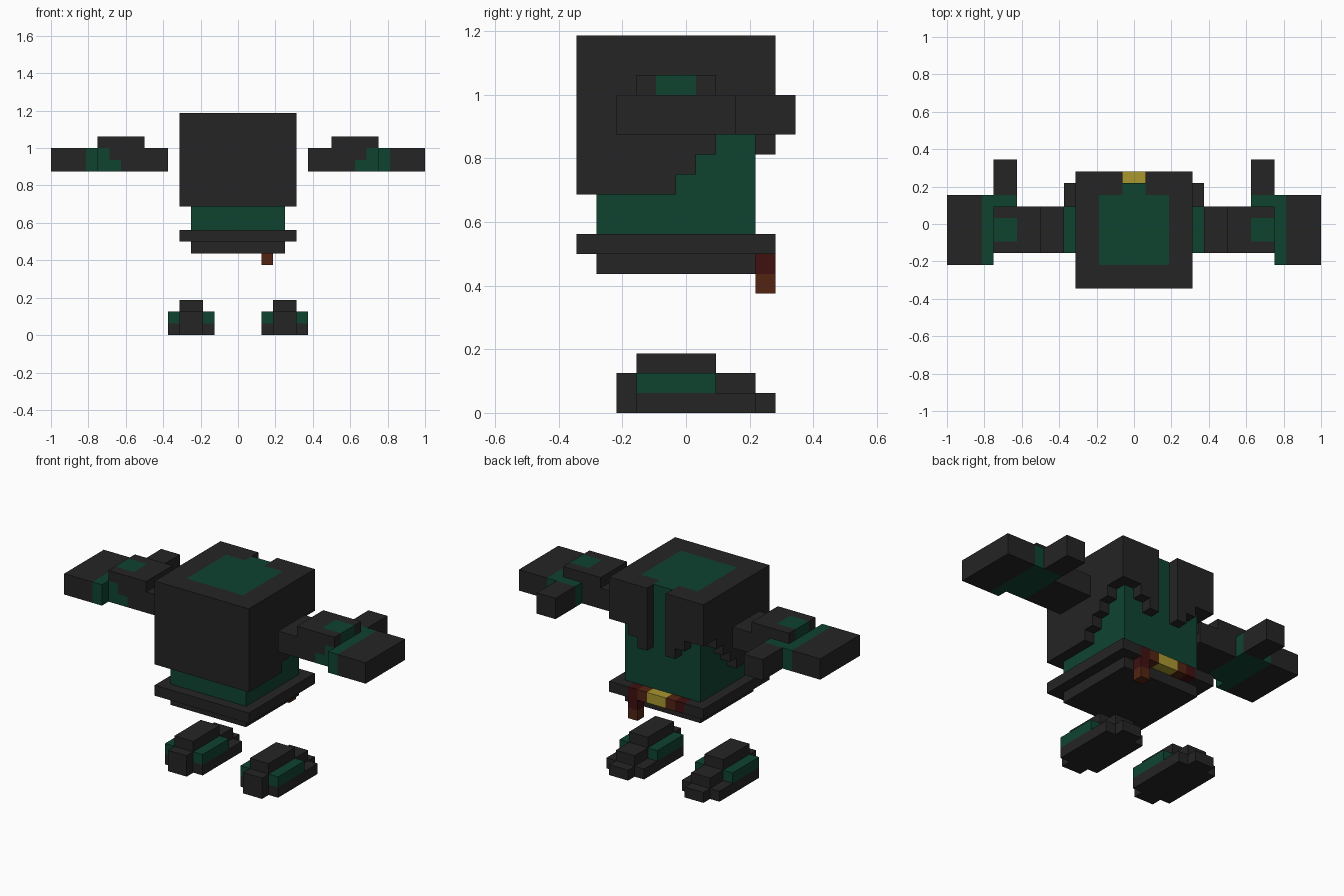
import bpy, bmesh, math
from mathutils import Vector

if "Cube" in bpy.data.objects:
    bpy.data.objects.remove(bpy.data.objects["Cube"])

U = 0.0625      # block size
Y0 = -5.5       # y of block row 0, in blocks

COLOURS = {
    "charcoal": (0.018, 0.018, 0.018),
    "dark_green": (0.0048, 0.056, 0.030),
    "buckle_yellow": (0.40, 0.31, 0.030),
    "brown": (0.085, 0.018, 0.006),
    "dark_red": (0.050, 0.005, 0.005),
}
NAMES = list(COLOURS)
DARK, GREEN, YELLOW, BROWN, RED = range(5)
for name, rgb in COLOURS.items():
    bpy.data.materials.new(name).diffuse_color = (*rgb, 1)

# Outward direction and corner offsets of the six block sides
SIDES = []
for axis in range(3):
    b, c = (axis + 1) % 3, (axis + 2) % 3
    for s in (0, 1):
        corners = []
        for p, q in ((0, 0), (1, 0), (1, 1), (0, 1)):
            v = [0, 0, 0]
            v[axis], v[b], v[c] = s, p, q
            corners.append(tuple(v))
        step = [0, 0, 0]
        step[axis] = 2 * s - 1
        SIDES.append((tuple(step), corners if s else corners[::-1]))


def build(name, boxes, mirror=False):
    """Paint boxes (x0, x1, y0, y1, z0, z1, colour) in order; None carves."""
    cells = {}
    for x0, x1, y0, y1, z0, z1, col in boxes:
        for x in range(x0, x1):
            for y in range(y0, y1):
                for z in range(z0, z1):
                    key = (-1 - x if mirror else x, y, z)
                    if col is None:
                        cells.pop(key, None)
                    else:
                        cells[key] = col
    bm = bmesh.new()
    verts = {}

    def vert(p):
        if p not in verts:
            verts[p] = bm.verts.new(Vector((p[0], p[1] + Y0, p[2])) * U)
        return verts[p]

    for cell, col in cells.items():
        for step, corners in SIDES:
            if tuple(a + b for a, b in zip(cell, step)) in cells:
                continue
            pts = [tuple(a + b for a, b in zip(cell, k)) for k in corners]
            bm.faces.new([vert(p) for p in pts]).material_index = col
    # Merge flat areas of one colour
    bmesh.ops.dissolve_limit(bm, angle_limit=math.radians(1), verts=bm.verts[:],
                             edges=bm.edges[:], delimit={'MATERIAL'})
    mesh = bpy.data.meshes.new(name)
    bm.to_mesh(mesh)
    bm.free()
    for n in NAMES:
        mesh.materials.append(bpy.data.materials[n])
    bpy.context.collection.objects.link(bpy.data.objects.new(name, mesh))


# Hood with stepped sides and a split back, around a green body
hood = [(-5, 5, 0, 10, 11, 19, DARK)]
for row, bottom in ((5, 12), (6, 13), (7, 14), (8, 15), (9, 15)):
    for x in (-5, 4):
        hood.append((x, x + 1, row, row + 1, 11, bottom, None))
for x, bottom in ((0, 19), (1, 13), (2, 14), (3, 15), (4, 15)):
    for side in (x, -1 - x):
        hood.append((side, side + 1, 9, 10, 11, bottom, None))
hood += [
    (-4, 4, 1, 9, 9, 19, GREEN),
    (-4, 4, 1, 9, 18, 19, DARK),
    (-3, 3, 2, 8, 18, 19, GREEN),
    (-1, 1, 8, 9, 18, 19, GREEN),
]
build("hooded_body", hood)

# Waist ring with belt, buckle and hanging strap at the back
build("waist_belt", [
    (-5, 5, 0, 10, 8, 9, DARK),
    (-4, 4, 1, 9, 7, 8, DARK),
    (-3, 3, 9, 10, 8, 9, RED),
    (-2, -1, 9, 10, 8, 9, BROWN),
    (1, 2, 9, 10, 8, 9, BROWN),
    (-1, 1, 9, 10, 8, 9, YELLOW),
    (2, 3, 9, 10, 7, 8, RED),
    (2, 3, 9, 10, 6, 7, BROWN),
])

arm = [
    (6, 12, 3, 7, 14, 16, DARK),      # forearm
    (11, 12, 3, 7, 14, 16, GREEN),    # wrist lining
    (10, 11, 3, 7, 14, 15, GREEN),
    (12, 13, 2, 8, 14, 16, GREEN),    # band
    (13, 16, 2, 8, 14, 16, DARK),     # hand
    (10, 12, 7, 8, 14, 16, GREEN),    # thumb root
    (10, 12, 8, 11, 14, 16, DARK),    # thumb
    (8, 12, 3, 7, 16, 17, DARK),      # raised cuff
    (10, 12, 4, 6, 16, 17, GREEN),    # cuff patch
]
foot = [
    (2, 6, 3, 9, 0, 1, DARK),         # sole
    (3, 5, 9, 10, 0, 1, DARK),        # toe tip
    (2, 6, 3, 7, 1, 2, GREEN),        # side panels
    (3, 5, 3, 9, 1, 2, DARK),         # middle
    (3, 5, 3, 7, 2, 3, DARK),         # instep
    (3, 5, 2, 3, 0, 2, DARK),         # heel
]
for side, flip in (("right", False), ("left", True)):
    build(side + "_arm", arm, flip)
    build(side + "_foot", foot, flip)

for m in bpy.data.materials:
    if m.users and not m.is_grease_pencil:
        m.use_nodes = True
        m.node_tree.nodes["Principled BSDF"].inputs["Base Color"].default_value = m.diffuse_color
